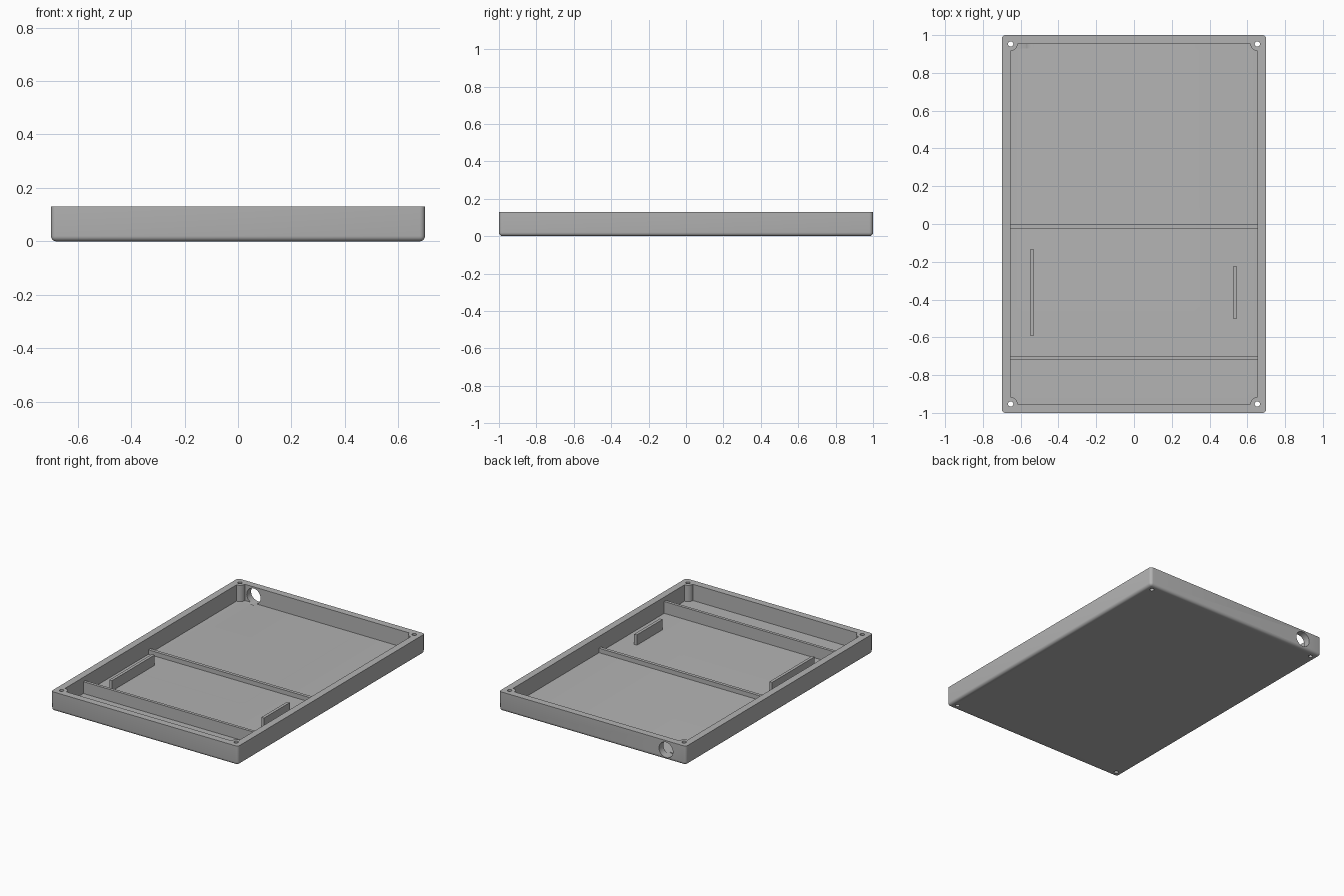
import bpy, bmesh, math
from mathutils import Matrix, Vector

if "Cube" in bpy.data.objects:
    bpy.data.objects.remove(bpy.data.objects["Cube"], do_unlink=True)

HX, HY, HEIGHT = 0.7, 1.0, 0.13      # outer half sizes and height
IX, IY, FLOOR = 0.653, 0.953, 0.02   # inner half sizes and floor level

grey = bpy.data.materials.new("plain grey")
grey.use_nodes = True
colour = (0.45, 0.45, 0.45, 1)
grey.diffuse_color = colour
grey.node_tree.nodes["Principled BSDF"].inputs["Base Color"].default_value = colour


def finish(name, bm):
    mesh = bpy.data.meshes.new(name)
    bm.to_mesh(mesh)
    bm.free()
    mesh.materials.append(grey)
    obj = bpy.data.objects.new(name, mesh)
    bpy.context.collection.objects.link(obj)
    return obj


def box(name, x0, x1, y0, y1, z0, z1, rounding=0):
    bm = bmesh.new()
    bmesh.ops.create_cube(bm, size=1)
    bmesh.ops.scale(bm, vec=(x1 - x0, y1 - y0, z1 - z0), verts=bm.verts)
    bmesh.ops.translate(bm, vec=((x0 + x1) / 2, (y0 + y1) / 2, (z0 + z1) / 2), verts=bm.verts)
    if rounding:
        # round every edge except those of the open top
        edges = [e for e in bm.edges if min(v.co.z for v in e.verts) < z1 - 0.001]
        bmesh.ops.bevel(bm, geom=edges, offset=rounding, segments=5, profile=0.5, affect='EDGES')
    return finish(name, bm)


def cylinder(name, centre, radius, depth, turn=0, sides=32):
    bm = bmesh.new()
    bmesh.ops.create_cone(bm, cap_ends=True, segments=sides, radius1=radius, radius2=radius,
                          depth=depth, matrix=Matrix.Translation(Vector(centre)) @ Matrix.Rotation(turn, 4, 'X'))
    return finish(name, bm)


def cut(target, tool):
    mod = target.modifiers.new("cut", 'BOOLEAN')
    mod.operation, mod.solver, mod.object = 'DIFFERENCE', 'EXACT', tool
    bpy.ops.object.select_all(action='DESELECT')
    bpy.context.view_layer.objects.active = target
    target.select_set(True)
    bpy.ops.object.modifier_apply(modifier=mod.name)
    bpy.data.objects.remove(tool, do_unlink=True)


# Tray shell with a cavity that leaves round posts in its corners
tray = box("tray", -HX, HX, -HY, HY, 0, HEIGHT, rounding=0.02)
cavity = box("cavity_cutter", -IX, IX, -IY, IY, FLOOR, 0.3)
corners = [(sx * IX, sy * IY) for sx in (-1, 1) for sy in (-1, 1)]
for x, y in corners:
    cut(cavity, cylinder("post_cutter", (x, y, 0.1), 0.037, 1))
cut(tray, cavity)

# Screw holes through the posts and the cable hole in the back wall
for x, y in corners:
    cut(tray, cylinder("screw_cutter", (x, y, 0.1), 0.014, 1, sides=24))
cut(tray, cylinder("cable_cutter", (-0.55, HY - 0.02, 0.067), 0.052, 0.1, turn=math.pi / 2))
bpy.ops.object.shade_smooth_by_angle(angle=math.radians(30))

# Cross dividers and upright side ribs, sunk slightly into the floor
SINK = FLOOR - 0.005
box("front_divider", -IX - 0.005, IX + 0.005, -0.72, -0.70, SINK, 0.10)
box("middle_divider", -IX - 0.005, IX + 0.005, -0.025, -0.003, SINK, 0.05)
box("right_rib", -0.55, -0.53, -0.59, -0.135, SINK, 0.09)
box("left_rib", 0.525, 0.545, -0.50, -0.225, SINK, 0.09)
